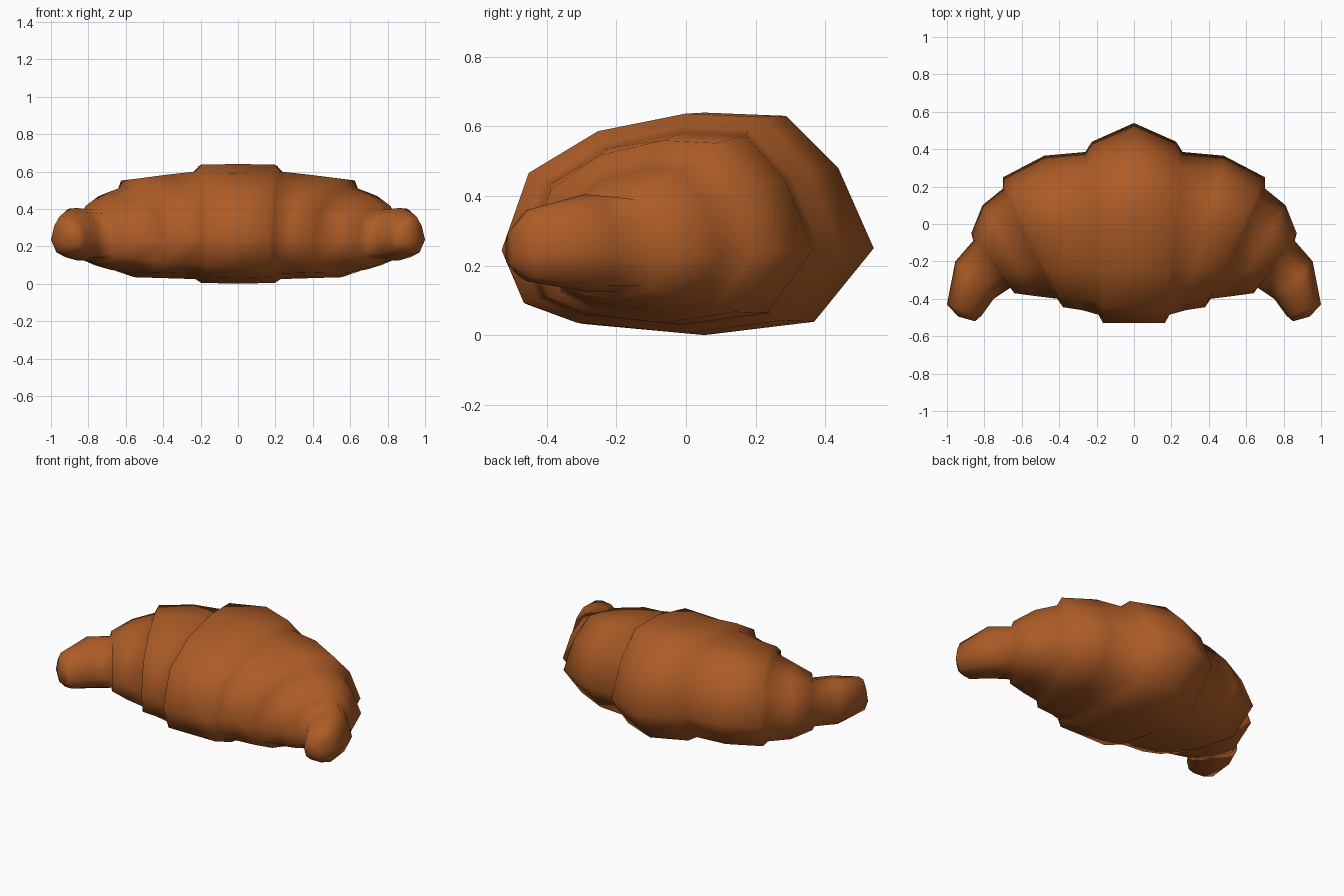
import bpy, bmesh

if "Cube" in bpy.data.objects:
    bpy.data.objects.remove(bpy.data.objects["Cube"])

# Baked crust colour
crust = bpy.data.materials.new("baked_crust")
crust.diffuse_color = (0.42, 0.108, 0.02, 1)
crust.use_nodes = True
crust.node_tree.nodes["Principled BSDF"].inputs["Base Color"].default_value = crust.diffuse_color

# Cross-section: u runs from inner (-1) to outer (1) side, v from bottom (0) to top (1)
SECTION = [(-1, .38), (-.84, .73), (-.43, .92), (.09, 1), (.53, .985), (.81, .75),
           (1, .39), (.68, .06), (.09, 0), (-.56, .05), (-.87, .14)]

# Rings of the right half: inner x, y, outer x, y, bottom z, top z
RINGS = [
    (0, -.53, 0, .54, 0, .64),              # middle roll
    (.165, -.53, .225, .44, .005, .637),
    (.19, -.485, .26, .385, .025, .60),     # second roll
    (.28, -.46, .48, .365, .03, .582),
    (.38, -.445, .70, .25, .035, .56),
    (.41, -.40, .70, .19, .055, .52),       # third roll
    (.53, -.385, .81, .10, .075, .475),
    (.64, -.37, .87, -.05, .11, .42),
    (.66, -.34, .86, -.09, .125, .395),     # tip
    (.75, -.40, .955, -.20, .125, .405),
    (.815, -.49, 1.0, -.43, .155, .36),
    (.85, -.52, .94, -.495, .20, .30),
]


def add_ring(bm, ring, side):
    ix, iy, ox, oy, lo, hi = ring
    verts = []
    for u, v in SECTION:
        t = (u + 1) / 2
        verts.append(bm.verts.new((side * (ix + (ox - ix) * t),
                                   iy + (oy - iy) * t,
                                   lo + (hi - lo) * v)))
    return verts


# Layered crescent, lofted from tip to tip
bm = bmesh.new()
loops = [add_ring(bm, r, -1) for r in reversed(RINGS[1:])]
loops += [add_ring(bm, r, 1) for r in RINGS]
n = len(SECTION)
for a, b in zip(loops, loops[1:]):
    for i in range(n):
        j = (i + 1) % n
        bm.faces.new((a[i], a[j], b[j], b[i]))
bm.faces.new(loops[0])
bm.faces.new(loops[-1])
bmesh.ops.recalc_face_normals(bm, faces=bm.faces[:])
for f in bm.faces:
    f.smooth = True

mesh = bpy.data.meshes.new("pastry_crescent")
bm.to_mesh(mesh)
bm.free()
mesh.materials.append(crust)
obj = bpy.data.objects.new("pastry_crescent", mesh)
bpy.context.collection.objects.link(obj)
